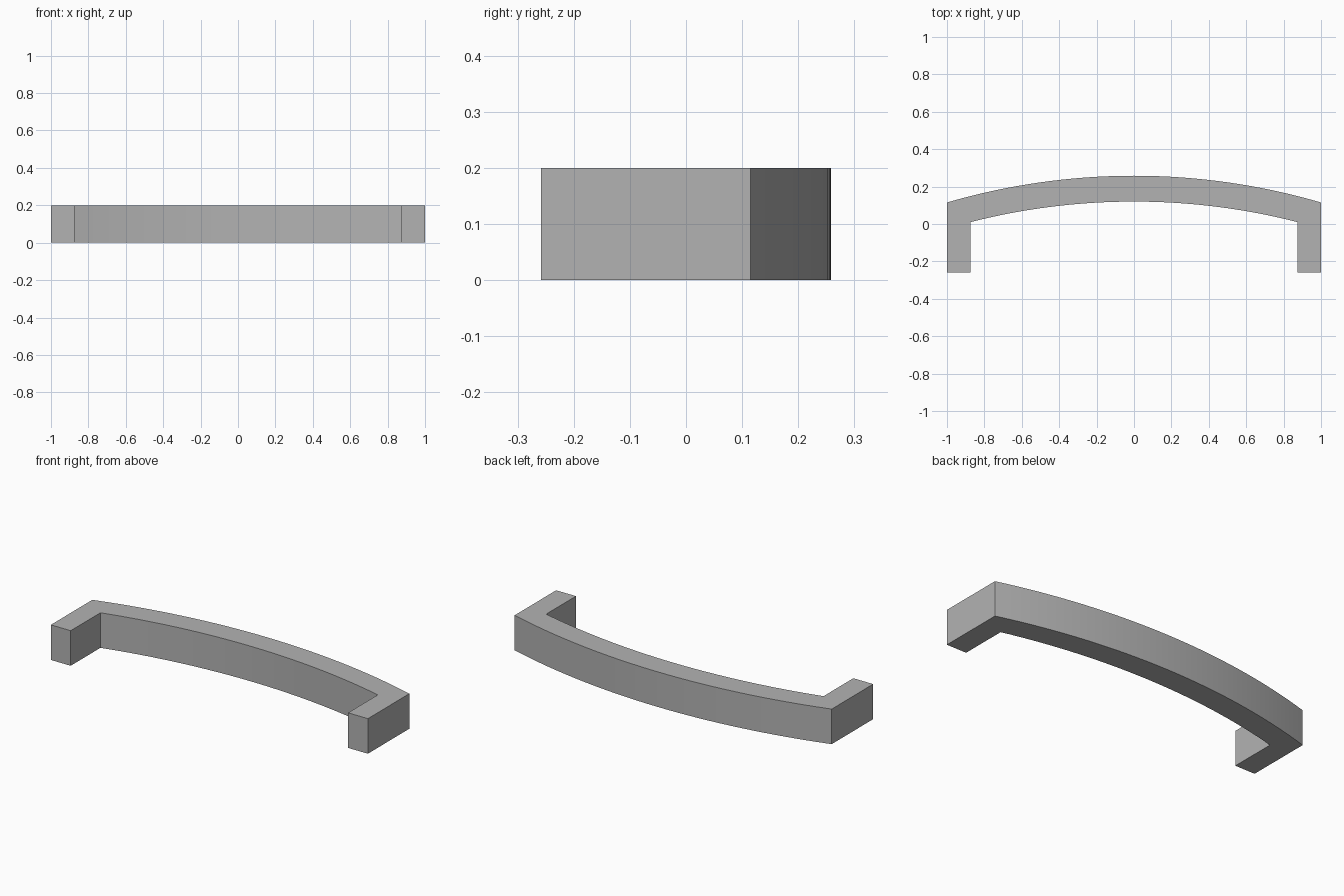
import bpy
import bmesh
import math

if "Cube" in bpy.data.objects:
    bpy.data.objects.remove(bpy.data.objects["Cube"], do_unlink=True)

HEIGHT = 0.2
FOOT_Y = -0.258
SEGMENTS = 32


def arc(half_width, end_y, mid_y):
    """Points of a shallow circular arc, from left (-x) to right (+x)."""
    rise = mid_y - end_y
    radius = (half_width ** 2 + rise ** 2) / (2 * rise)
    sweep = math.asin(half_width / radius)
    points = []
    for i in range(SEGMENTS + 1):
        a = sweep * (2 * i / SEGMENTS - 1)
        points.append((radius * math.sin(a), mid_y - radius + radius * math.cos(a)))
    return points


# Bowed grip and two straight feet as one closed outline
outer = arc(1.0, 0.115, 0.258)
inner = arc(0.875, 0.01, 0.12)
outline = [(-1.0, FOOT_Y)] + outer + [(1.0, FOOT_Y), (0.875, FOOT_Y)]
outline += inner[::-1] + [(-0.875, FOOT_Y)]

# Extrude the outline to full height
bm = bmesh.new()
base = bm.faces.new([bm.verts.new((x, y, 0)) for x, y in outline])
top = bmesh.ops.extrude_face_region(bm, geom=[base], use_keep_orig=True)
bmesh.ops.translate(bm, vec=(0, 0, HEIGHT),
                    verts=[v for v in top["geom"] if isinstance(v, bmesh.types.BMVert)])
bmesh.ops.recalc_face_normals(bm, faces=bm.faces)
mesh = bpy.data.meshes.new("pull_handle")
bm.to_mesh(mesh)
bm.free()

handle = bpy.data.objects.new("pull_handle", mesh)
bpy.context.collection.objects.link(handle)

# Plain grey finish
grey = bpy.data.materials.new("plain_grey")
grey.use_nodes = True
colour = (0.45, 0.45, 0.45, 1)
grey.diffuse_color = colour
grey.node_tree.nodes["Principled BSDF"].inputs["Base Color"].default_value = colour
mesh.materials.append(grey)

# Smooth bow, crisp corners
bpy.ops.object.select_all(action="DESELECT")
handle.select_set(True)
bpy.context.view_layer.objects.active = handle
bpy.ops.object.shade_smooth_by_angle(angle=math.radians(12))
